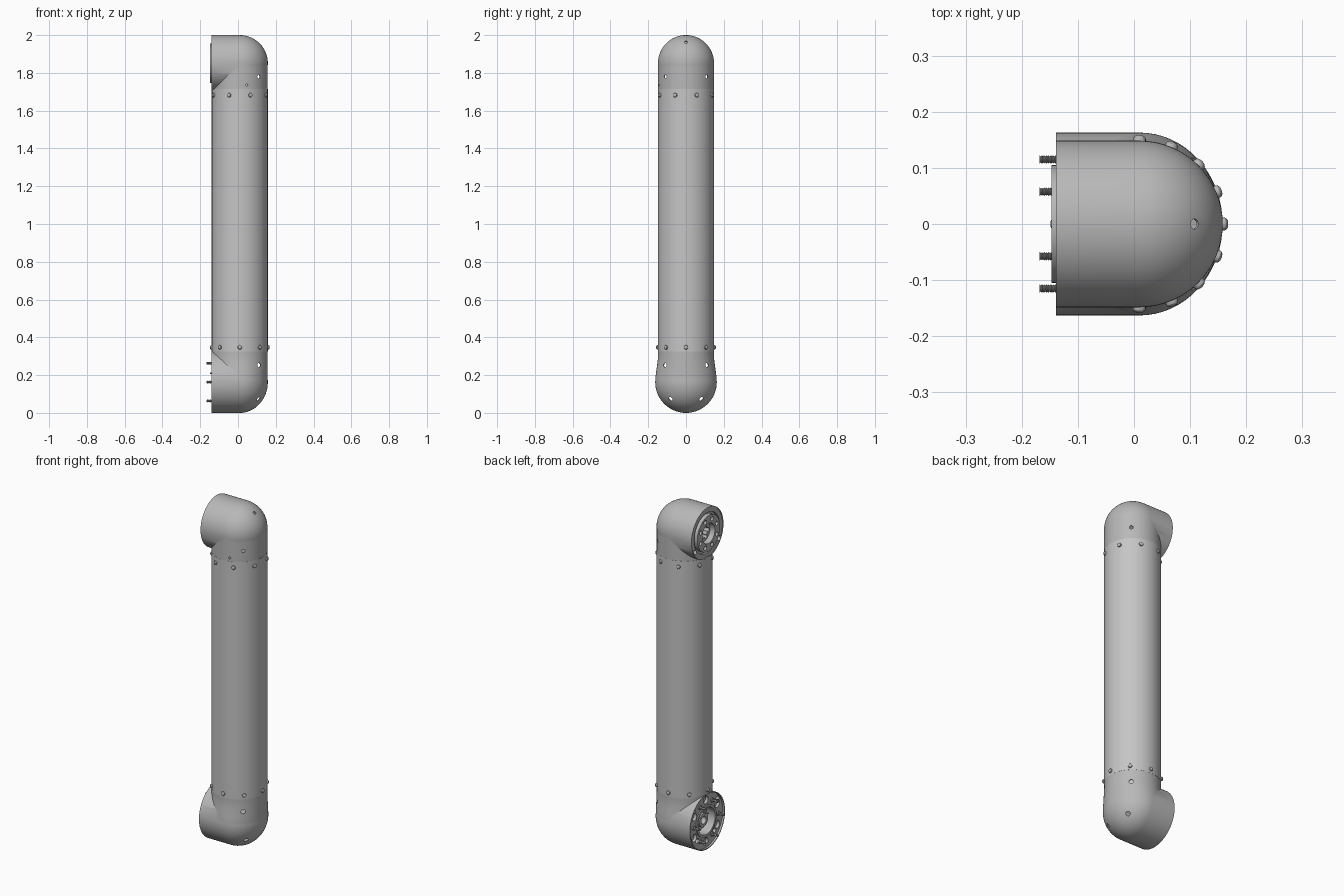
import bpy, bmesh
from math import sin, cos, pi, radians
from mathutils import Vector

if "Cube" in bpy.data.objects:
    bpy.data.objects.remove(bpy.data.objects["Cube"])

CX, R, WALL = 0.0095, 0.1485, 0.005     # tube axis, tube radius, shell wall
LOW, HIGH, BIG = 0.163, 1.8515, 0.163   # joint heights, lower joint radius
OUT, UP = Vector((-1, 0, 0)), Vector((0, 0, 1))


def material(name, rgb):
    m = bpy.data.materials.new(name)
    m.use_nodes = True
    m.diffuse_color = (*rgb, 1)
    m.node_tree.nodes["Principled BSDF"].inputs["Base Color"].default_value = (*rgb, 1)
    return m


TUBE = material("light grey", (0.56, 0.56, 0.56))
GREY = material("satin grey", (0.48, 0.48, 0.48))
STEEL = material("dark steel", (0.32, 0.32, 0.32))


def lathe(name, profile, at, axis=UP, mat=GREY, closed=False, n=64):
    """Turn (radius, height, optional second radius) points about an axis."""
    bm = bmesh.new()
    rings = []
    for p in profile:
        r2 = p[2] if len(p) == 3 else p[0]
        rings.append([bm.verts.new((p[0] * cos(2 * pi * i / n), r2 * sin(2 * pi * i / n), p[1]))
                      for i in range(n)])
    pairs = list(zip(rings, rings[1:]))
    if closed:
        pairs.append((rings[-1], rings[0]))
    for a, b in pairs:
        for i in range(n):
            j = (i + 1) % n
            bm.faces.new((a[i], a[j], b[j], b[i]))
    if not closed:
        for p, ring in ((profile[0], rings[0]), (profile[-1], rings[-1])):
            if p[0] > 0:
                bm.faces.new(ring)
    bmesh.ops.remove_doubles(bm, verts=bm.verts, dist=1e-6)
    bmesh.ops.recalc_face_normals(bm, faces=bm.faces)
    q = Vector(axis).to_track_quat('Z', 'Y') if axis != UP else None
    for v in bm.verts:
        v.co = (q @ v.co if q else v.co) + Vector(at)
    me = bpy.data.meshes.new(name)
    bm.to_mesh(me)
    bm.free()
    me.materials.append(mat)
    ob = bpy.data.objects.new(name, me)
    bpy.context.collection.objects.link(ob)
    return ob


def rod(name, at, axis, r, a, b, mat=GREY):
    return lathe(name, [(r, a), (r, b)], at, axis, mat, n=20)


def washer(name, at, r_in, r_out, a, b, mat=GREY):
    return lathe(name, [(r_in, a), (r_out, a), (r_out, b), (r_in, b)], at, OUT, mat, closed=True)


def combine(ob, other, operation):
    mod = ob.modifiers.new("cut", 'BOOLEAN')
    mod.operation, mod.object, mod.solver = operation, other, 'EXACT'
    bpy.context.view_layer.objects.active = ob
    bpy.ops.object.modifier_apply(modifier=mod.name)
    bpy.data.objects.remove(other)


def around(z, radius, count, start=0):
    """Points on a circle about a joint's horizontal axis."""
    for i in range(count):
        a = radians(start) + 2 * pi * i / count
        yield Vector((0, radius * cos(a), z + radius * sin(a)))


# Elbow shells: horizontal capsule joined to a vertical neck, hollowed
def elbow(name, z, r, direction):
    c = (CX, 0, z)

    def capsule(shrink, extra):
        arc = [((r - shrink) * sin(pi / 2 * k / 16), -(R - shrink) * cos(pi / 2 * k / 16)) for k in range(17)]
        return lathe(name, arc + [(r - shrink, R + extra)], c, OUT)

    def neck(shrink, length):
        pts = []
        for k in range(13):
            t = k / 12
            blend = 0.5 + 0.5 * cos(pi * t)
            pts.append((R - shrink, direction * 0.15 * t, R - shrink + (r - R) * blend))
        pts.append((R - shrink, direction * length, R - shrink))
        return lathe(name + " neck", pts, c)

    shell = capsule(0, 0)
    combine(shell, neck(0.0006, 0.2), 'UNION')
    combine(shell, capsule(WALL, 0.02), 'DIFFERENCE')
    combine(shell, neck(WALL + 0.0006, 0.23), 'DIFFERENCE')
    return shell


upper = elbow("upper_elbow", HIGH, R, -1)
lower = elbow("lower_elbow", LOW, BIG, 1)

# Flange rings set into the elbow openings
rim = washer("upper_rim", (0, 0, HIGH), 0.118, R - 0.004, 0.1, 0.136)
plate = washer("lower_mount_ring", (0, 0, LOW), 0.088, BIG - 0.004, 0.105, 0.128)
for p in around(LOW, 0.122, 6, 30):
    combine(plate, rod("pocket", p, OUT, 0.022, 0.112, 0.2), 'DIFFERENCE')

# Access holes through the elbow shells, with clearance in the flange behind
holes = [(upper, HIGH, (0.0985, 0, 0.111), 0.009)]
for s in (-1, 1):
    holes += [(upper, 1.78, (0.1, s * 0.109, 0), 0.01),
              (lower, 0.253, (0.1, s * 0.109, 0), 0.012),
              (lower, LOW, (0.0975, s * 0.08, -0.088), 0.012)]
    for ring, y, z in ((rim, 0.109, 1.78), (plate, 0.109, 0.253), (plate, 0.08, 0.075)):
        combine(ring, rod("clearance", (0, s * y, z), OUT, 0.014, 0.05, 0.2), 'DIFFERENCE')
holes.append((upper, 1.735, (0.037, -0.143, 0), 0.006))
for shell, z, d, r in holes:
    combine(shell, rod("hole", (CX, 0, z), Vector(d), r, 0.1, 0.2), 'DIFFERENCE')

# Main tube
lathe("main_tube", [(R - 0.008, 0.325), (R, 0.325), (R, 1.715), (R - 0.008, 1.715)],
      (CX, 0, 0), mat=TUBE, closed=True)

# Domed rivets round both ends of the tube
dome = [(0.0115, -0.004), (0.0115, 0.003), (0.0105, 0.006), (0.0075, 0.0085), (0.004, 0.0097), (0, 0.01)]
for label, z, start in (("lower", 0.347, 0), ("upper", 1.682, 22.5)):
    for i in range(8):
        a = radians(start + 45 * i)
        d = Vector((cos(a), sin(a), 0))
        lathe(label + "_rivet", dome, Vector((CX, 0, z)) + d * R, d, n=16)

# Upper output flange: groove, raised bolt ring, hollow centre
washer("upper_groove", (0, 0, HIGH), 0.1, 0.12, 0.1, 0.122)
bolt_ring = washer("upper_bolt_ring", (0, 0, HIGH), 0.058, 0.105, 0.09, 0.147)
for p in around(HIGH, 0.081, 8, 22.5):
    combine(bolt_ring, rod("hole", p, OUT, 0.012, 0.11, 0.2), 'DIFFERENCE')
hub = washer("upper_hub", (0, 0, HIGH), 0.035, 0.06, 0.07, 0.115)
for p in around(HIGH, 0.04, 6):
    combine(hub, rod("hole", p, OUT, 0.011, 0.05, 0.2), 'DIFFERENCE')

# Lower drive parts inside the mounting ring
washer("lower_inner_ring", (0, 0, LOW), 0.078, 0.092, 0.06, 0.134)
washer("lower_drive_plate", (0, 0, LOW), 0.03, 0.09, 0.06, 0.08)
washer("lower_hub", (0, 0, LOW), 0.022, 0.04, 0.06, 0.115)
for p in around(LOW, 0.058, 6):
    rod("drive_bolt", p, OUT, 0.009, 0.07, 0.092, STEEL)
rod("locating_pin", (0, 0, LOW + 0.047), OUT, 0.004, 0.07, 0.147, STEEL)

# Threaded mounting screws
thread = [(0.0075 if k % 2 else 0.0055, 0.11 + 0.002 * k) for k in range(30)]
for p in around(LOW, 0.115, 6):
    lathe("mounting_screw", thread, p, OUT, STEEL, n=16)
    washer("screw_seat", p, 0.007, 0.013, 0.12, 0.133)

# Smooth the curved faces and keep the edges crisp
bpy.ops.object.select_all(action='DESELECT')
for ob in bpy.context.scene.objects:
    if ob.type == 'MESH':
        ob.select_set(True)
        bpy.context.view_layer.objects.active = ob
bpy.ops.object.shade_smooth_by_angle(angle=radians(30))
